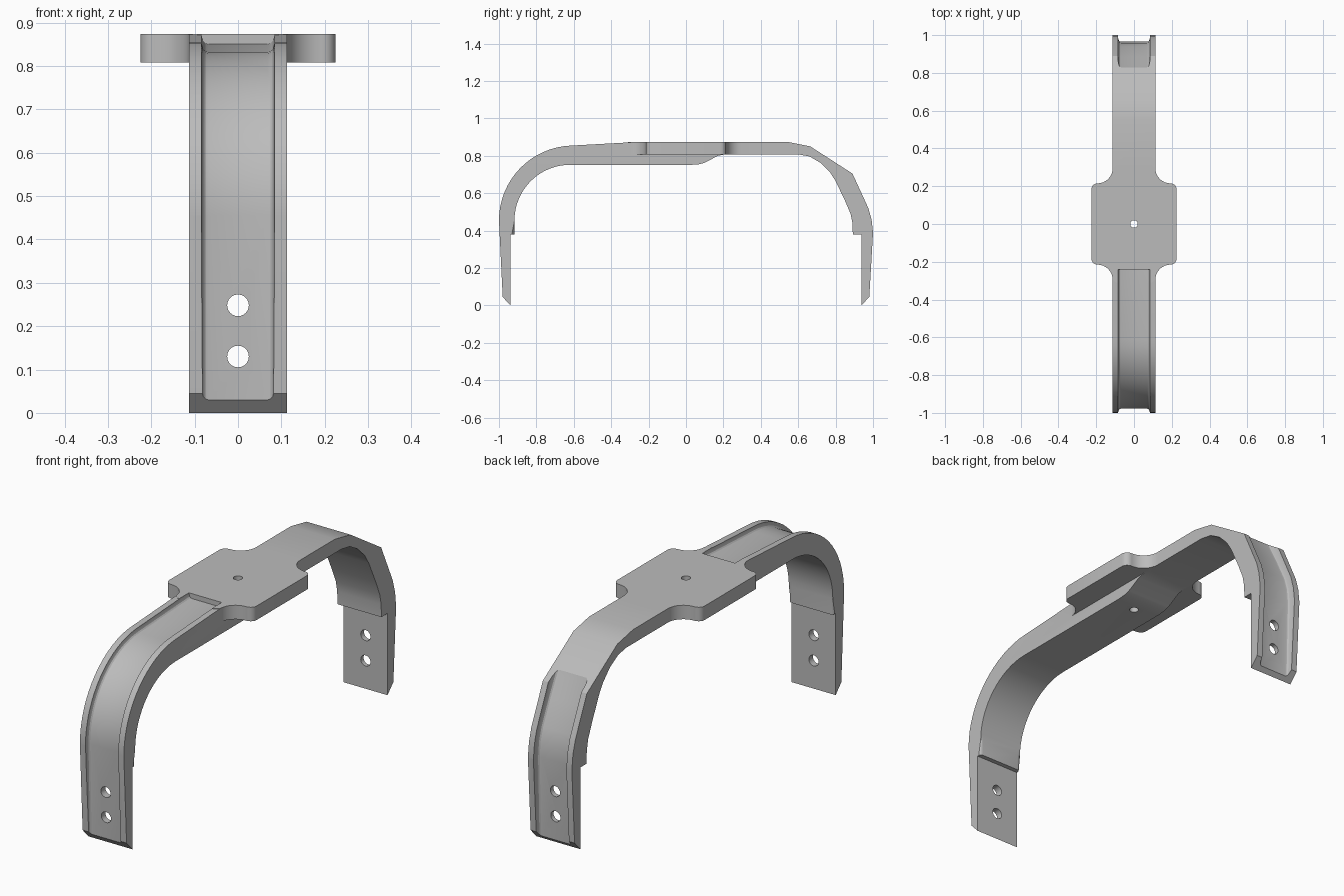
import bpy, bmesh, math
from mathutils import Vector

cube = bpy.data.objects.get("Cube")
if cube:
    bpy.data.objects.remove(cube, do_unlink=True)

grey = bpy.data.materials.new("satin grey")
grey.use_nodes = True
grey.diffuse_color = (0.5, 0.5, 0.5, 1)
grey.node_tree.nodes["Principled BSDF"].inputs["Base Color"].default_value = (0.5, 0.5, 0.5, 1)

HALF = 0.113    # half width of the strap
TOP = 0.873


def arc(cy, cz, r, start, end, steps):
    return [(cy + r * math.cos(math.radians(start + (end - start) * i / steps)),
             cz + r * math.sin(math.radians(start + (end - start) * i / steps)))
            for i in range(steps + 1)]


def finish(bm, name):
    bmesh.ops.recalc_face_normals(bm, faces=bm.faces)
    mesh = bpy.data.meshes.new(name)
    bm.to_mesh(mesh)
    bm.free()
    mesh.materials.append(grey)
    obj = bpy.data.objects.new(name, mesh)
    bpy.context.collection.objects.link(obj)
    return obj


def loft(bm, rings):
    """Skin a list of closed rings and cap both ends."""
    loops = [[bm.verts.new(p) for p in ring] for ring in rings]
    n = len(loops[0])
    for a, b in zip(loops, loops[1:]):
        for i in range(n):
            j = (i + 1) % n
            bm.faces.new((a[i], a[j], b[j], b[i]))
    bm.faces.new(loops[0])
    bm.faces.new(loops[-1])
    return loops


def combine(target, tool, operation):
    mod = target.modifiers.new(operation, 'BOOLEAN')
    mod.operation, mod.solver, mod.object = operation, 'EXACT', tool
    bpy.ops.object.select_all(action='DESELECT')
    bpy.context.view_layer.objects.active = target
    target.select_set(True)
    bpy.ops.object.modifier_apply(modifier=mod.name)
    bpy.data.objects.remove(tool, do_unlink=True)


def cylinder(name, radius, axis, centre, length):
    bm = bmesh.new()
    rings = []
    for s in (-length / 2, length / 2):
        ring = []
        for u, v in arc(0, 0, radius, 0, 345, 23):
            offset = (u, v, s) if axis == 'Z' else (u, s, v)
            ring.append(Vector(centre) + Vector(offset))
        rings.append(ring)
    loft(bm, rings)
    return finish(bm, name)


def groove(name, floor):
    """Channel cutter with rounded floor corners, following a floor path."""
    section = [(0.068, 0), (0.075, 0.002), (0.08, 0.007), (0.084, 0.02), (0.087, 0.08)]
    section += [(-x, d) for x, d in reversed(section)]
    rings = []
    for i, (y, z) in enumerate(floor):
        before, after = floor[max(i - 1, 0)], floor[min(i + 1, len(floor) - 1)]
        t = Vector((after[0] - before[0], after[1] - before[1])).normalized()
        n = Vector((-t.y, t.x))
        if n.dot(Vector((y, z - 0.4))) < 0:
            n = -n
        rings.append([(x, y + n.x * d, z + n.y * d) for x, d in section])
    bm = bmesh.new()
    loft(bm, rings)
    return finish(bm, name)


# Strap: side profile with a round front bend and a faceted back bend
outer = [(-0.938, 0), (-0.98, 0.045)]
outer += arc(-0.6, 0.455, 0.4, 180, 92, 16)
outer += [(-0.28, TOP), (0.55, TOP), (0.665, 0.85), (0.89, 0.705),
          (0.975, 0.52), (0.992, 0.46), (1.0, 0.39), (0.98, 0.045), (0.937, 0)]
inner_back = [(0.937, 0.38), (0.892, 0.38), (0.89, 0.44), (0.88, 0.49), (0.85, 0.56),
              (0.8, 0.665), (0.77, 0.712), (0.72, 0.762), (0.66, 0.797), (0.6, 0.808),
              (0.21, 0.808), (0.17, 0.8), (0.1, 0.763), (0.07, 0.755)]
inner_front = [(0.03, 0.752)] + arc(-0.62, 0.455, 0.297, 90, 180, 16) + [(-0.917, 0.38)]
profile = outer + inner_back + inner_front + [(-0.938, 0.38)]

bm = bmesh.new()
sides = loft(bm, [[(x, y, z) for y, z in profile] for x in (-HALF, HALF)])
first = len(outer) + len(inner_back)
soft = set()
for side in sides:
    run = set(side[first:first + len(inner_front)])
    soft |= {e for v in run for e in v.link_edges if all(w in run for w in e.verts)}
bmesh.ops.bevel(bm, geom=list(soft), offset=0.014, segments=3, profile=0.5, affect='EDGES')
bracket = finish(bm, "curved_bracket")

# Centre plate: rounded corners flowing into the strap through concave fillets
corner = arc(0.195, 0.185, 0.03, 0, 90, 5) + arc(0.193, 0.295, 0.08, 270, 180, 8)
quarter = corner + [(HALF - 0.02, 0.31)]
right = quarter + [(-x, y) for x, y in reversed(quarter)]
outline = right + [(-x, -y) for x, y in right]
bm = bmesh.new()
loft(bm, [[(x, y, z) for x, y in outline] for z in (0.808, TOP)])
combine(bracket, finish(bm, "centre_plate"), 'UNION')

# Front channel runs from the plate down the leg, back channel fades out on the facet
front_floor = [(-0.964, -0.05)] + arc(-0.6, 0.455, 0.377, 180, 92, 16) + [(-0.25, 0.85), (-0.24, 0.85)]
back_floor = [(0.81, 0.785), (0.84, 0.722), (0.885, 0.635), (0.94, 0.52),
              (0.958, 0.46), (0.965, 0.39), (0.953, -0.05)]
combine(bracket, groove("front_channel", front_floor), 'DIFFERENCE')
combine(bracket, groove("back_channel", back_floor), 'DIFFERENCE')

# Holes: one through the plate, two through each leg
combine(bracket, cylinder("plate_hole", 0.02, 'Z', (0, 0, 0.8), 0.4), 'DIFFERENCE')
for side in (-1, 1):
    for z in (0.13, 0.248):
        combine(bracket, cylinder("leg_hole", 0.025, 'Y', (0, side * 0.96, z), 0.2), 'DIFFERENCE')

bpy.context.view_layer.objects.active = bracket
bracket.select_set(True)
bpy.ops.object.shade_smooth_by_angle(angle=math.radians(22))
